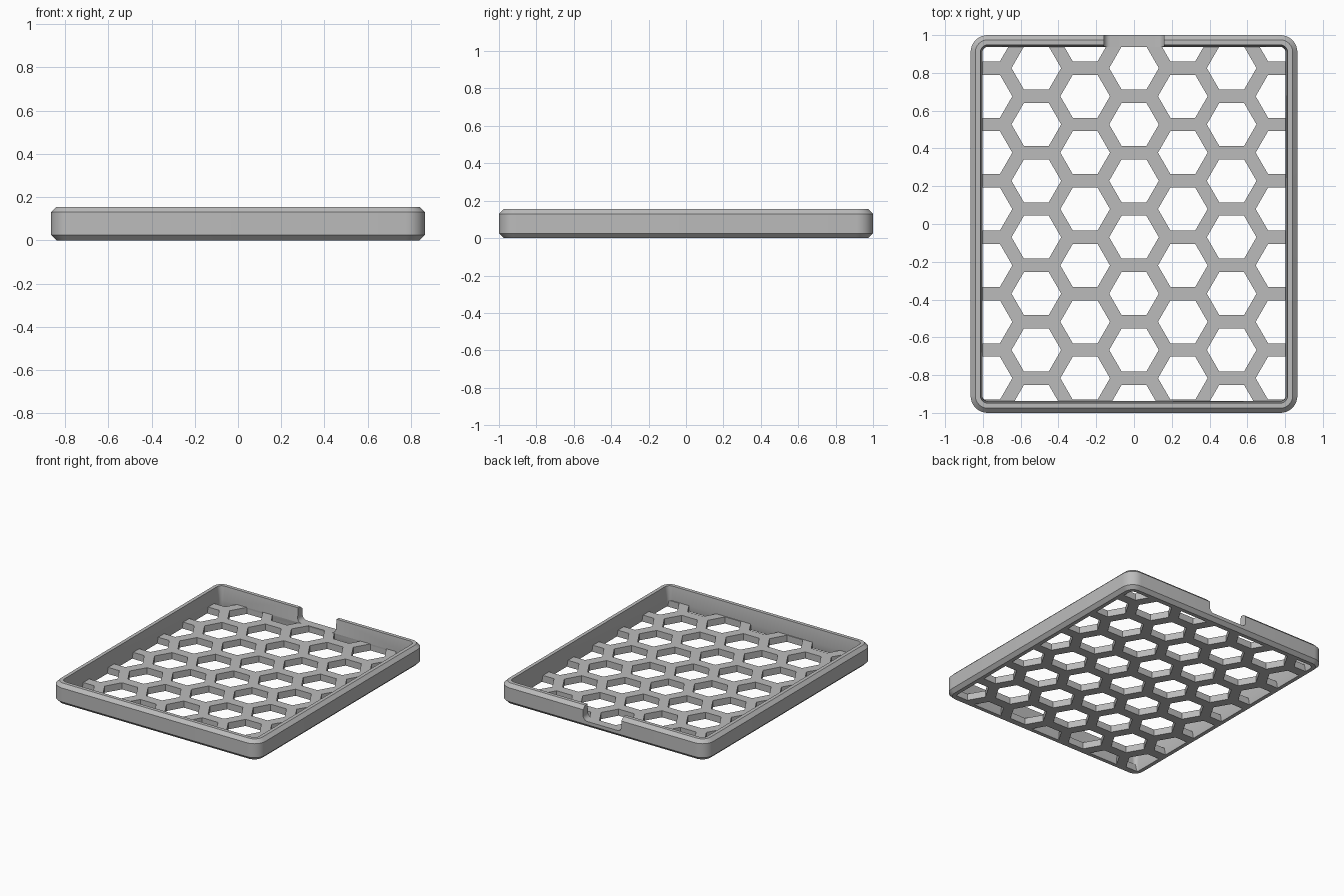
import bpy, bmesh
from math import pi, cos, sin, sqrt, radians

cube = bpy.data.objects.get("Cube")
if cube:
    bpy.data.objects.remove(cube, do_unlink=True)

GREY = (0.5, 0.5, 0.5, 1)
grey = bpy.data.materials.new("plain grey")
grey.use_nodes = True
grey.diffuse_color = GREY
grey.node_tree.nodes["Principled BSDF"].inputs["Base Color"].default_value = GREY

FLOOR = 0.05      # floor thickness
PITCH = 0.2985    # distance between neighbouring holes
HOLE = 0.1314     # hole corner radius


def make(name, bm):
    bmesh.ops.recalc_face_normals(bm, faces=bm.faces)
    mesh = bpy.data.meshes.new(name)
    bm.to_mesh(mesh)
    bm.free()
    mesh.materials.append(grey)
    ob = bpy.data.objects.new(name, mesh)
    bpy.context.collection.objects.link(ob)
    return ob


def rounded_loop(hx, hy, r, z, steps=8):
    pts = []
    for i, (sx, sy) in enumerate([(1, 1), (-1, 1), (-1, -1), (1, -1)]):
        for k in range(steps + 1):
            a = (i + k / steps) * pi / 2
            pts.append((sx * (hx - r) + r * cos(a), sy * (hy - r) + r * sin(a), z))
    return pts


def prism(bm, pts, offset):
    face = bm.faces.new([bm.verts.new(p) for p in pts])
    ext = bmesh.ops.extrude_face_region(bm, geom=[face])["geom"]
    bmesh.ops.translate(bm, vec=offset, verts=[v for v in ext if isinstance(v, bmesh.types.BMVert)])


def cut(ob, cutter):
    cutter.hide_render = True
    mod = ob.modifiers.new("cut", "BOOLEAN")
    mod.operation, mod.solver, mod.object = "DIFFERENCE", "EXACT", cutter
    bpy.context.view_layer.update()
    result = ob.evaluated_get(bpy.context.evaluated_depsgraph_get())
    mesh = bpy.data.meshes.new_from_object(result)
    ob.modifiers.clear()
    ob.data = mesh
    bpy.data.objects.remove(cutter, do_unlink=True)


# Rim: chamfered wall section as (inset, height), swept round the tray
section = [(0.025, 0), (0, 0.025), (0, 0.13), (0.025, 0.155),
           (0.052, 0.155), (0.063, FLOOR), (0.054, 0)]
bm = bmesh.new()
loops = [[bm.verts.new(p) for p in rounded_loop(0.865 - d, 1 - d, 0.09 - d, z)]
         for d, z in section]
for a, b in zip(loops, loops[1:] + loops[:1]):
    for i in range(len(a)):
        bm.faces.new((a[i - 1], a[i], b[i], b[i - 1]))
rim = make("rim", bm)

# Finger notch in the back wall, with filleted lower corners
W, R = 0.16, 0.035
half = [(W - R + R * sin(k * pi / 12), FLOOR + R - R * cos(k * pi / 12)) for k in range(7)]
half.append((W, 0.3))
outline = half + [(-x, z) for x, z in reversed(half)]
bm = bmesh.new()
prism(bm, [(x, 0.85, z) for x, z in outline], (0, 0.3, 0))
cut(rim, make("notch_cutter", bm))

# Honeycomb floor, tucked into the rim
bm = bmesh.new()
prism(bm, rounded_loop(0.825, 0.96, 0.06, 0), (0, 0, FLOOR))
honeycomb = make("honeycomb_floor", bm)

bm = bmesh.new()
for col in range(-3, 4):
    for row in range(-4, 4):
        x = col * PITCH * sqrt(3) / 2
        y = -0.07 + (row + (col % 2) / 2) * PITCH
        prism(bm, [(x + HOLE * cos(k * pi / 3), y + HOLE * sin(k * pi / 3), -0.1)
                   for k in range(6)], (0, 0, 0.3))
cut(honeycomb, make("hole_cutter", bm))

# Smooth the rounded corners, keep chamfers crisp
bpy.ops.object.select_all(action="DESELECT")
for ob in (rim, honeycomb):
    ob.select_set(True)
bpy.context.view_layer.objects.active = rim
bpy.ops.object.shade_smooth_by_angle(angle=radians(25))
